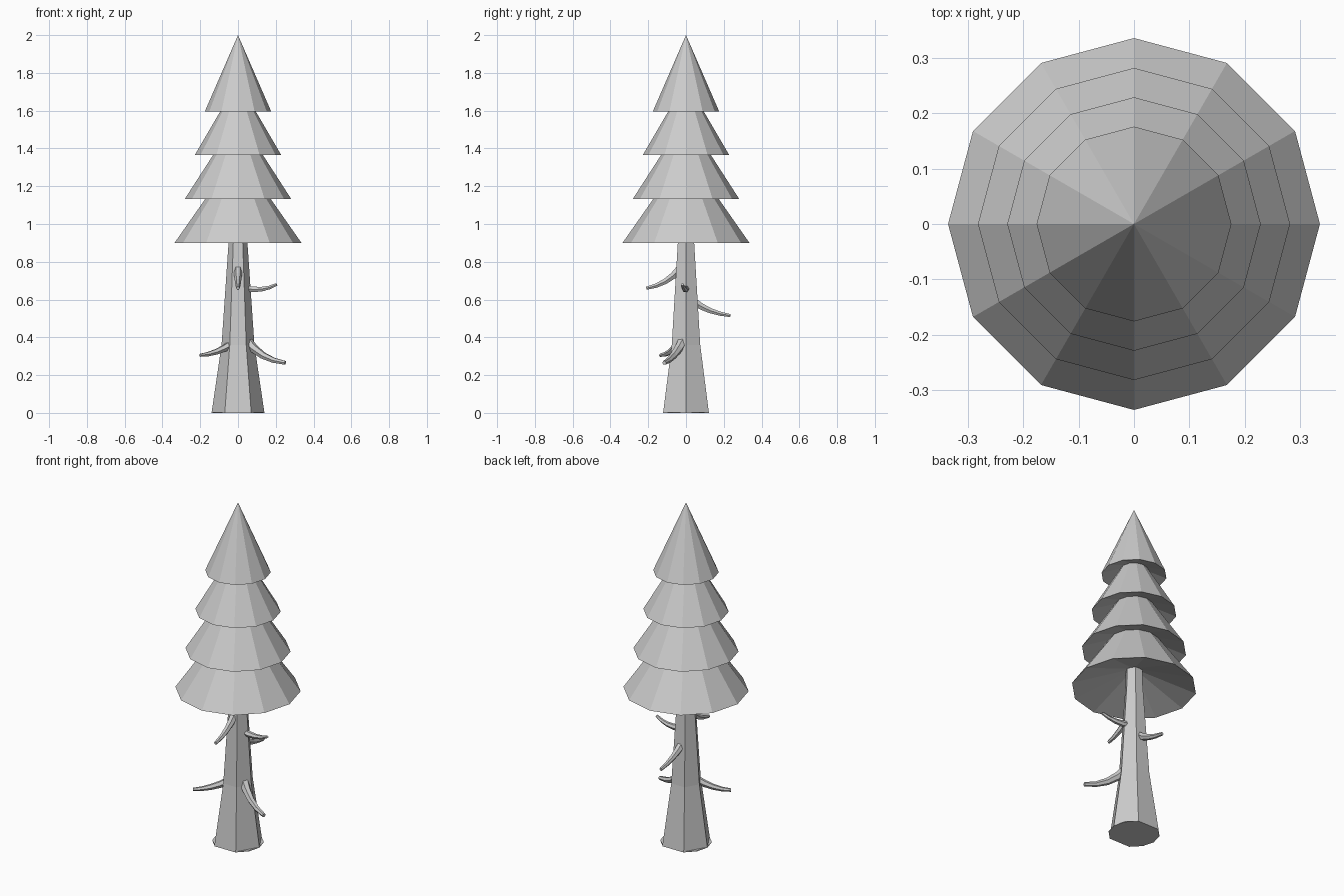
import bpy, bmesh
from math import cos, sin, pi, radians
from mathutils import Vector

cube = bpy.data.objects.get("Cube")
if cube:
    bpy.data.objects.remove(cube, do_unlink=True)

grey = bpy.data.materials.new("plain_grey")
grey.use_nodes = True
grey.diffuse_color = (0.6, 0.6, 0.6, 1)
grey.node_tree.nodes["Principled BSDF"].inputs["Base Color"].default_value = (0.6, 0.6, 0.6, 1)


def ring(bm, r, z, n):
    return [bm.verts.new((r * cos(2 * pi * i / n), r * sin(2 * pi * i / n), z)) for i in range(n)]


def bridge(bm, a, b):
    n = len(a)
    for i in range(n):
        bm.faces.new((a[i], a[(i + 1) % n], b[(i + 1) % n], b[i]))


def fan(bm, loop, point):
    tip = bm.verts.new(point)
    for i in range(len(loop)):
        bm.faces.new((loop[i], loop[(i + 1) % len(loop)], tip))


def finish(name, bm):
    bmesh.ops.recalc_face_normals(bm, faces=bm.faces)
    mesh = bpy.data.meshes.new(name)
    bm.to_mesh(mesh)
    bm.free()
    mesh.materials.append(grey)
    obj = bpy.data.objects.new(name, mesh)
    bpy.context.collection.objects.link(obj)


# Foliage tiers: twelve-sided cones with hollowed undersides
tiers = [(0.336, 0.9, 1.38), (0.282, 1.132, 1.57), (0.229, 1.365, 1.757), (0.176, 1.595, 2.0)]
for k, (radius, base, apex) in enumerate(tiers):
    bm = bmesh.new()
    rim = ring(bm, radius, base, 12)
    fan(bm, rim, (0, 0, apex))
    fan(bm, rim, (0, 0, base + 0.36 * radius))
    finish(f"foliage_tier_{k + 1}", bm)

# Trunk: six-sided with a flared foot
bm = bmesh.new()
rings = [ring(bm, r, z, 6) for r, z in ((0.14, 0), (0.087, 0.36), (0.05, 0.9), (0.045, 1.08))]
for a, b in zip(rings, rings[1:]):
    bridge(bm, a, b)
bm.faces.new(rings[0])
bm.faces.new(rings[-1])
finish("trunk", bm)

# Flat foot under the trunk, with extra corners at the sides
bm = bmesh.new()
angles = [a for a in range(0, 360, 30) if a not in (90, 270)]
foot = [bm.verts.new((0.138 * cos(radians(a)), 0.138 * sin(radians(a)), 0)) for a in angles]
upper = [bm.verts.new(v.co + Vector((0, 0, 0.004))) for v in foot]
bridge(bm, foot, upper)
bm.faces.new(foot)
bm.faces.new(upper)
finish("trunk_foot", bm)


# Dead branches: tapered six-sided tubes bent through three points
def branch(name, start, middle, end, thick):
    p0, p1, p2 = Vector(start), Vector(middle), Vector(end)
    bm = bmesh.new()
    loops = []
    steps = 4
    for s in range(steps + 1):
        t = s / steps
        centre = p0 * (1 - t) ** 2 + p1 * 2 * t * (1 - t) + p2 * t * t
        tangent = ((p1 - p0) * (1 - t) + (p2 - p1) * t).normalized()
        side = tangent.cross(Vector((0, 0, 1))).normalized()
        up = side.cross(tangent)
        r = thick * (1 - 0.6 * t)
        loops.append([bm.verts.new(centre + (side * cos(i * pi / 3) + up * sin(i * pi / 3)) * r)
                      for i in range(6)])
    for a, b in zip(loops, loops[1:]):
        bridge(bm, a, b)
    bm.faces.new(loops[0])
    bm.faces.new(loops[-1])
    finish(name, bm)


branch("lower_right_branch", (-0.03, -0.04, 0.365), (-0.12, -0.08, 0.31), (-0.2, -0.135, 0.305), 0.023)
branch("lower_left_branch", (0.04, -0.01, 0.39), (0.12, -0.07, 0.28), (0.25, -0.115, 0.265), 0.028)
branch("upper_front_branch", (0, -0.03, 0.765), (0, -0.1, 0.68), (0, -0.21, 0.66), 0.024)
branch("upper_left_branch", (0.03, 0, 0.66), (0.13, -0.005, 0.64), (0.205, -0.02, 0.68), 0.02)
branch("back_branch", (0, 0.04, 0.59), (0, 0.12, 0.53), (0, 0.235, 0.515), 0.023)
